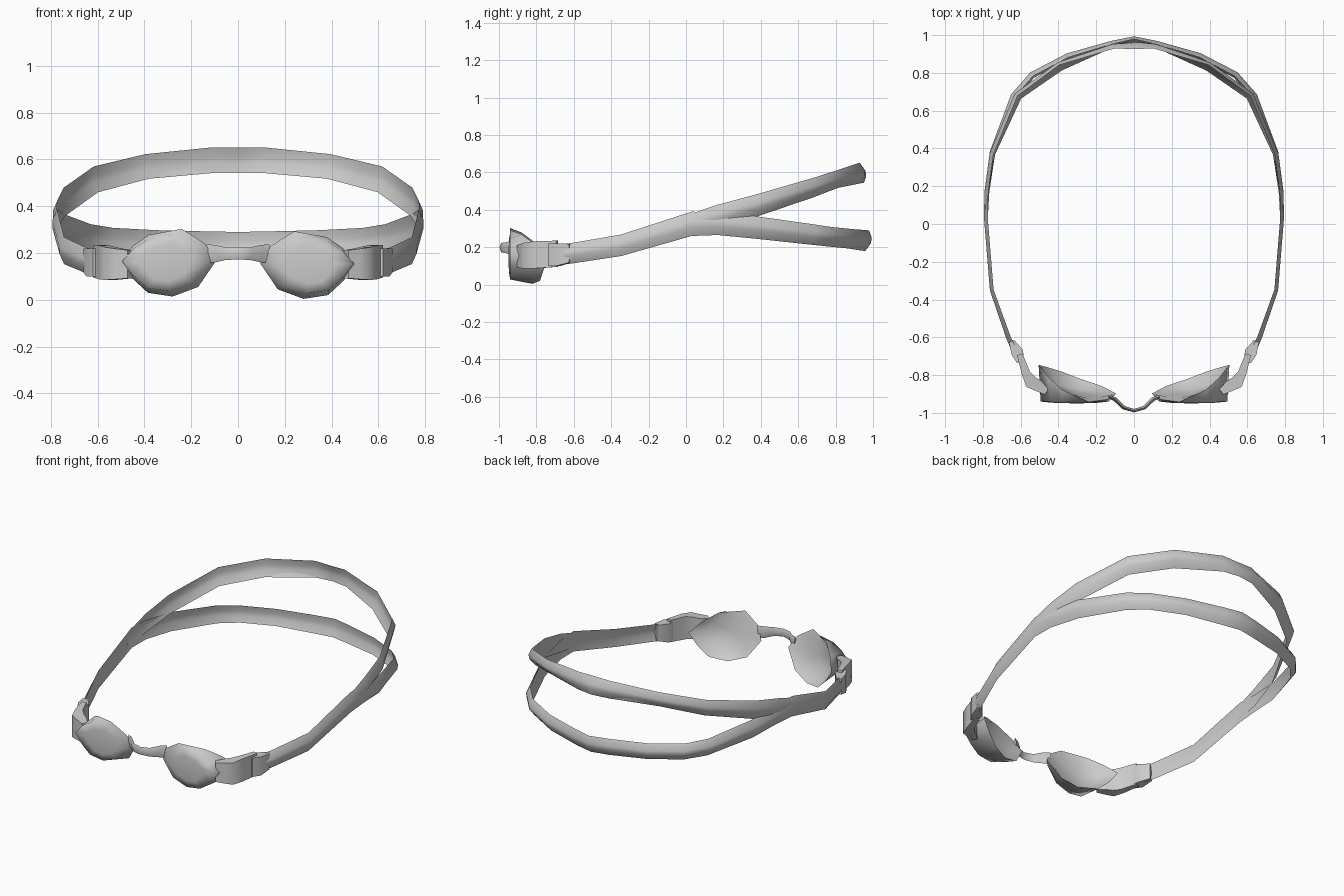
import bpy, bmesh, math
from mathutils import Vector

if "Cube" in bpy.data.objects:
    bpy.data.objects.remove(bpy.data.objects["Cube"])

grey = bpy.data.materials.new("plain_grey")
grey.diffuse_color = (0.6, 0.6, 0.6, 1)
grey.use_nodes = True
grey.node_tree.nodes["Principled BSDF"].inputs["Base Color"].default_value = grey.diffuse_color


def finish(name, bm, angle):
    """Turn a bmesh into a named, grey, smooth-shaded object."""
    bmesh.ops.recalc_face_normals(bm, faces=bm.faces)
    mesh = bpy.data.meshes.new(name)
    bm.to_mesh(mesh)
    bm.free()
    mesh.materials.append(grey)
    ob = bpy.data.objects.new(name, mesh)
    bpy.context.collection.objects.link(ob)
    bpy.ops.object.select_all(action='DESELECT')
    bpy.context.view_layer.objects.active = ob
    ob.select_set(True)
    bpy.ops.object.shade_smooth_by_angle(angle=math.radians(angle))
    return ob


def loft(bm, rings):
    """Skin a list of equal-sized point rings; returns the vertex rings."""
    vs = [[bm.verts.new(p) for p in r] for r in rings]
    n = len(rings[0])
    for a, b in zip(vs, vs[1:]):
        for i in range(n):
            j = (i + 1) % n
            bm.faces.new((a[i], a[j], b[j], b[i]))
    return vs


def ribbon(name, path, section, angle=60):
    """Sweep an upright section along path points (x, y, z, height, thickness, lean)."""
    bm = bmesh.new()
    pts = [Vector(p[:3]) for p in path]
    rings = []
    for i, (p, row) in enumerate(zip(pts, path)):
        d = pts[min(i + 1, len(pts) - 1)] - pts[max(i - 1, 0)]
        side = Vector((d.y, -d.x, 0)).normalized()
        h, t, lean = row[3:]
        rings.append([p + side * (u * t / 2 + v * lean) + Vector((0, 0, v * h / 2))
                      for u, v in section])
    vs = loft(bm, rings)
    bm.faces.new(vs[0])
    bm.faces.new(vs[-1])
    return finish(name, bm, angle)


def both_sides(half):
    """Extend a right-hand path ending on x = 0 to the left-hand side."""
    return half + [(-p[0],) + p[1:] for p in reversed(half[:-1])]


def mirrored(path):
    """Left-hand copy of a path, reversed so that the lean still points outward."""
    return [(-p[0],) + p[1:] for p in reversed(path)]


# Sections: strap bulging outward with a hollow inside, soft bar, square bar
CRESCENT = [(-1, 1), (1, 0.25), (1, -0.25), (-1, -1), (0, -0.25), (0, 0.25)]
SOFT = [(0, 1), (1, 0.1), (0, -1), (-1, 0.1)]
BLOCK = [(-1, 1), (1, 1), (1, -1), (-1, -1)]

# Main strap running into the lower rear strap
ribbon("lower_strap", both_sides([
    (0.615, -0.71, 0.155, 0.11, 0.03, 0),
    (0.665, -0.60, 0.17, 0.11, 0.025, 0),
    (0.753, -0.35, 0.21, 0.115, 0.02, 0),
    (0.784, 0.03, 0.325, 0.13, 0.02, 0),
    (0.780, 0.17, 0.325, 0.12, 0.022, 0.003),
    (0.750, 0.38, 0.305, 0.12, 0.026, 0.003),
    (0.637, 0.68, 0.268, 0.11, 0.028, 0.005),
    (0.540, 0.79, 0.255, 0.105, 0.028, 0.005),
    (0.350, 0.89, 0.245, 0.105, 0.026, 0.005),
    (0.12, 0.955, 0.237, 0.11, 0.024, 0.008),
    (0.0, 0.98, 0.235, 0.11, 0.022, 0.01)]), CRESCENT)

# Upper rear strap branching off the main strap
ribbon("upper_strap", both_sides([
    (0.783, 0.00, 0.325, 0.09, 0.012, 0),
    (0.781, 0.17, 0.367, 0.12, 0.02, 0),
    (0.752, 0.37, 0.42, 0.12, 0.024, 0.004),
    (0.618, 0.68, 0.515, 0.11, 0.028, 0.012),
    (0.395, 0.84, 0.57, 0.105, 0.028, 0.016),
    (0.110, 0.943, 0.597, 0.11, 0.022, -0.004),
    (0.0, 0.95, 0.597, 0.11, 0.022, -0.012)]), CRESCENT)

# Nose bridge bowed forward between the lenses
ribbon("nose_bridge", both_sides([
    (0.135, -0.912, 0.197, 0.08, 0.016, 0),
    (0.10, -0.928, 0.197, 0.075, 0.022, 0),
    (0.055, -0.972, 0.197, 0.055, 0.02, 0),
    (0.0, -0.988, 0.198, 0.05, 0.018, 0)]), SOFT)

# Lens outline as (x, z), and the curved, tilted plane of its rear rim
OUTLINE = [(0.095, 0.155), (0.14, 0.23), (0.24, 0.293), (0.38, 0.268), (0.45, 0.22),
           (0.505, 0.155), (0.45, 0.08), (0.385, 0.02), (0.28, 0.004), (0.17, 0.045)]
CX, CZ = 0.30, 0.15


def rim_y(x, z):
    dx = x - CX
    return -0.87 + 0.37 * dx + 1.2 * dx * dx - 0.38 * (z - CZ)


def scaled(s, sz, shift=0.0):
    return [(CX + (x - CX) * s + shift, CZ + (z - CZ) * sz) for x, z in OUTLINE]


def lens_cup(name, sx):
    """Closed cup: flat front, flared wall, tilted rear rim and hollow back."""
    bm = bmesh.new()
    dz = 0.01 if sx < 0 else 0.0
    rings = [[(x, -0.947, z) for x, z in scaled(0.55, 0.55, 0.01)],
             [(x, -0.940, z) for x, z in scaled(0.88, 0.84, 0.014)],
             [(x, rim_y(x, z), z) for x, z in OUTLINE],
             [(x, rim_y(x, z) * 0.55 - 0.915 * 0.45, z) for x, z in scaled(0.75, 0.75)]]
    rings = [[(sx * x, y, z + dz) for x, y, z in r] for r in rings]
    vs = loft(bm, rings)
    for ring, y in ((vs[0], -0.95), (vs[-1], -0.90)):
        c = bm.verts.new((sx * CX, y, CZ + dz))
        for i in range(len(ring)):
            bm.faces.new((ring[i], ring[(i + 1) % len(ring)], c))
    finish(name, bm, 110)


# Side arm joining lens to strap, and the clip wrapped round the strap end
ARM = [(0.462, -0.888, 0.152, 0.12, 0.035, 0),
       (0.505, -0.858, 0.153, 0.13, 0.06, 0),
       (0.545, -0.838, 0.155, 0.14, 0.07, 0),
       (0.572, -0.79, 0.16, 0.145, 0.045, 0),
       (0.605, -0.69, 0.165, 0.14, 0.03, 0)]
CLIP = [(0.60, -0.73, 0.16, 0.12, 0.04, 0),
        (0.618, -0.68, 0.16, 0.12, 0.065, 0),
        (0.648, -0.62, 0.168, 0.10, 0.03, 0)]

for side, sx in (("right", 1), ("left", -1)):
    lens_cup(side + "_lens_cup", sx)
    flip = (lambda p: p) if sx > 0 else mirrored
    ribbon(side + "_arm", flip(ARM), BLOCK, 60)
    ribbon(side + "_clip", flip(CLIP), BLOCK, 60)
